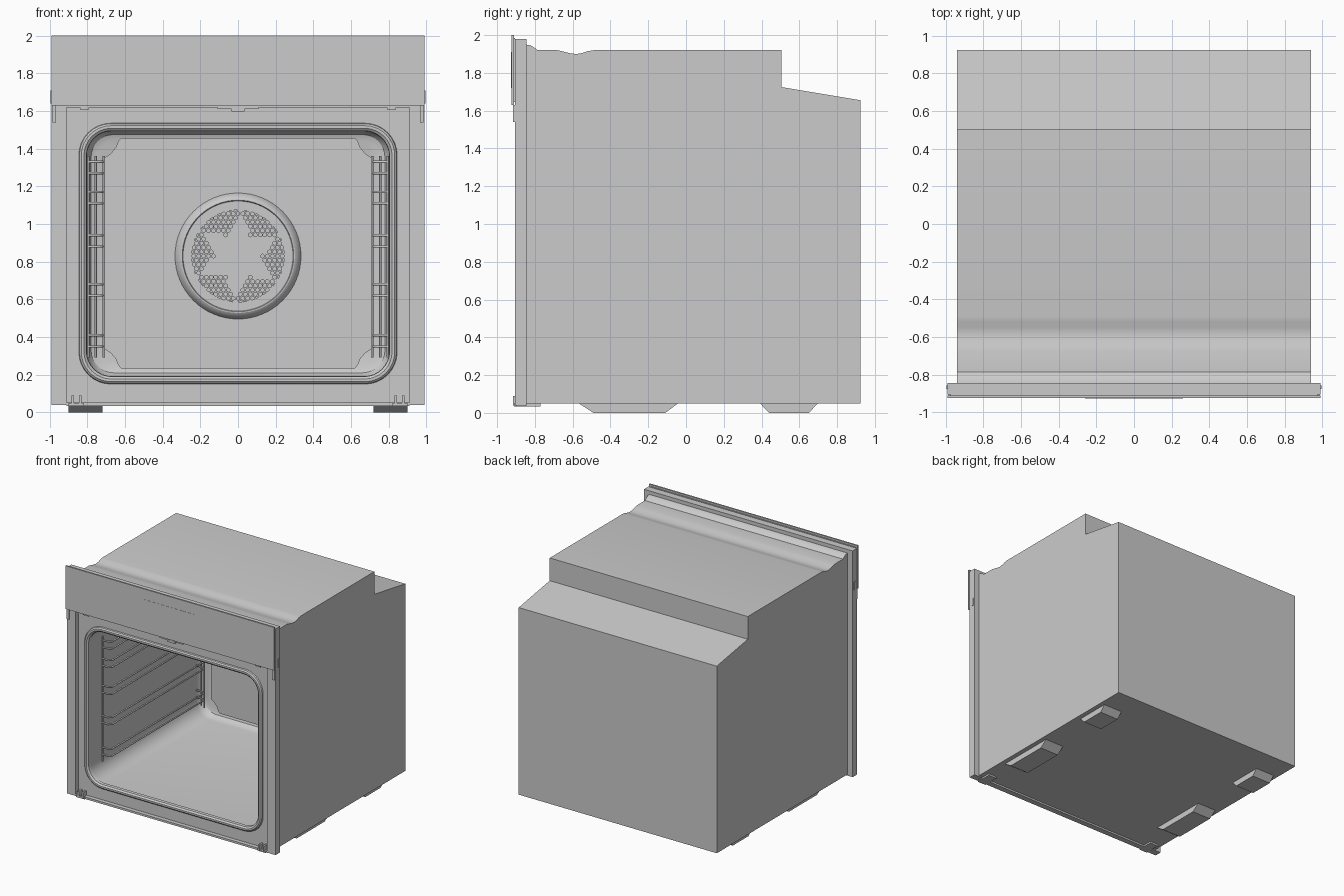
import bpy, math
from math import sin, cos, pi, radians

if "Cube" in bpy.data.objects:
    bpy.data.objects.remove(bpy.data.objects["Cube"])


def mesh(name, verts, faces, smooth=30):
    me = bpy.data.meshes.new(name)
    me.from_pydata(verts, [], faces)
    me.update()
    me.shade_smooth()
    me.set_sharp_from_angle(angle=radians(smooth))
    ob = bpy.data.objects.new(name, me)
    bpy.context.collection.objects.link(ob)
    return ob


def box(name, x0, x1, y0, y1, z0, z1):
    v = [(x, y, z) for z in (z0, z1) for x, y in ((x0, y0), (x1, y0), (x1, y1), (x0, y1))]
    f = [(3, 2, 1, 0), (4, 5, 6, 7)] + [(i, (i + 1) % 4, (i + 1) % 4 + 4, i + 4) for i in range(4)]
    return mesh(name, v, f)


def prism(name, prof, x0, x1, open_last=False):
    """Extrude a (y, z) outline, clockwise seen from +x, along x."""
    n = len(prof)
    v = [(x, y, z) for x in (x0, x1) for y, z in prof]
    f = [(i, i + n, (i + 1) % n + n, (i + 1) % n) for i in range(n - open_last)]
    f += [tuple(range(n)), tuple(reversed(range(n, 2 * n)))]
    return mesh(name, v, f)


def rrect(hx, z0, z1, r, y, seg=8):
    """Rounded rectangle loop in the xz plane."""
    pts = []
    for k, (cx, cz) in enumerate(((hx - r, z0 + r), (hx - r, z1 - r), (r - hx, z1 - r), (r - hx, z0 + r))):
        for i in range(seg + 1):
            a = (k - 1) * pi / 2 + i / seg * pi / 2
            pts.append((cx + r * cos(a), y, cz + r * sin(a)))
    return pts


def ring(r, y, n=64):
    return [(r * cos(2 * pi * i / n), y, FAN_Z + r * sin(2 * pi * i / n)) for i in range(n)]


def loft(name, loops, cap=False):
    n = len(loops[0])
    v = [p for l in loops for p in l]
    f = [(k * n + i, k * n + (i + 1) % n, (k + 1) * n + (i + 1) % n, (k + 1) * n + i)
         for k in range(len(loops) - 1) for i in range(n)]
    if cap:
        f.append(tuple(range(len(v) - n, len(v))))
    return mesh(name, v, f)


FAN_Z = 0.83

# Outer housing with the ridged top and stepped rear; front stays open
prism("housing", [(-0.85, 0.05), (-0.85, 1.95), (-0.825, 1.947), (-0.805, 1.935), (-0.785, 1.92),
                  (-0.68, 1.92), (-0.645, 1.912), (-0.61, 1.903), (-0.58, 1.90), (-0.55, 1.905),
                  (-0.52, 1.915), (-0.49, 1.92), (0.505, 1.92), (0.505, 1.725), (0.925, 1.655),
                  (0.925, 0.05)][1:] + [(-0.85, 0.05)], -0.94, 0.94, True)

# Front plate running into the rounded cooking cavity
loft("cavity", [rrect(0.92, 0.045, 1.64, 0.004, -0.865), rrect(0.815, 0.175, 1.51, 0.145, -0.865),
                rrect(0.805, 0.185, 1.50, 0.135, -0.85), rrect(0.805, 0.185, 1.50, 0.135, 0.58),
                rrect(0.798, 0.192, 1.493, 0.13, 0.62), rrect(0.78, 0.21, 1.475, 0.12, 0.648),
                rrect(0.75, 0.24, 1.445, 0.10, 0.66)], cap=True)

# Door seal around the opening
loft("door_seal", [rrect(0.845, 0.15, 1.535, 0.17, -0.865), rrect(0.842, 0.153, 1.532, 0.167, -0.878),
                   rrect(0.832, 0.163, 1.522, 0.158, -0.887), rrect(0.818, 0.177, 1.508, 0.145, -0.887),
                   rrect(0.805, 0.19, 1.495, 0.135, -0.876), rrect(0.803, 0.192, 1.493, 0.133, -0.85)])

# Front frame
box("frame_header", -0.99, 0.99, -0.905, -0.845, 1.63, 1.98)
box("header_lip", -0.91, 0.91, -0.90, -0.86, 1.618, 1.632)
box("bottom_sill", -0.91, 0.91, -0.90, -0.85, 0.035, 0.052)
box("latch_plate", -0.11, 0.11, -0.905, -0.865, 1.61, 1.63)
box("latch_hook", -0.035, 0.035, -0.907, -0.865, 1.597, 1.615)

# Control panel with its flush display window
box("control_panel", -0.99, 0.99, -0.925, -0.911, 1.63, 2.0)
box("panel_backing", -0.975, 0.975, -0.912, -0.904, 1.645, 1.985)
box("display_window", -0.26, 0.26, -0.9265, -0.924, 1.72, 1.91)

for s, side in ((-1, "left"), (1, "right")):
    def sbox(name, x0, x1, *r):
        return box(f"{side}_{name}", *sorted((s * x0, s * x1)), *r)

    sbox("frame_column", 0.91, 0.99, -0.905, -0.845, 0.04, 1.63)
    sbox("column_lug", 0.965, 0.985, -0.915, -0.904, 1.54, 1.63)
    sbox("side_clip", 0.985, 0.996, -0.875, -0.858, 1.64, 1.71)
    sbox("door_bumper", 0.79, 0.84, -0.90, -0.865, 1.608, 1.62)

    # Door hinge: base tongue with two upright cheeks
    sbox("hinge_base", 0.82, 0.90, -0.91, -0.77, 0.035, 0.05)
    sbox("hinge_inner_cheek", 0.83, 0.845, -0.915, -0.85, 0.04, 0.09)
    sbox("hinge_outer_cheek", 0.87, 0.885, -0.915, -0.85, 0.04, 0.09)

    # Tapered feet
    xa, xb = sorted((s * 0.72, s * 0.90))
    for part, p in (("front_foot", (-0.57, -0.49, -0.11, -0.04)), ("rear_foot", (0.39, 0.44, 0.65, 0.70))):
        prism(f"{side}_{part}", [(p[0], 0.052), (p[3], 0.052), (p[2], 0), (p[1], 0)], xa, xb)

    # Wire shelf supports: five pairs of runners on uprights
    cu = bpy.data.curves.new(f"{side}_shelf_support", "CURVE")
    cu.dimensions = "3D"
    cu.bevel_depth = 0.007
    cu.bevel_resolution = 1
    cu.use_fill_caps = True
    paths = [[(x, y, 0.29), (x, y, 1.36)] for x, y in ((0.795, -0.70), (0.755, 0.58), (0.712, 0.56))]
    for z in (0.38, 0.65, 0.91, 1.14, 1.30):
        for dz in (-0.03, 0.03):
            paths.append([(x, y, z + dz) for x, y in ((0.80, -0.70), (0.74, -0.70), (0.718, -0.68),
                                                      (0.718, 0.56), (0.74, 0.58), (0.80, 0.58))])
    for path in paths:
        sp = cu.splines.new("POLY")
        sp.points.add(len(path) - 1)
        for pt, (x, y, z) in zip(sp.points, path):
            pt.co = (s * x, y, z, 1)
    bpy.context.collection.objects.link(bpy.data.objects.new(cu.name, cu))

# Rear panel with scooped corners
corner = [(0.705, 1.355), (0.675, 1.375), (0.65, 1.405), (0.635, 1.44), (0.62, 1.457)]
mid = 0.845
q = [(x, z - mid) for x, z in corner]
outline = q + [(-x, z) for x, z in reversed(q)] + [(-x, -z) for x, z in q] + [(x, -z) for x, z in reversed(q)]
loft("rear_panel", [[(x, y, z + mid) for x, z in outline] for y in (0.662, 0.64)], cap=True)

# Raised rim of the fan cover
loft("fan_rim", [ring(r, y) for r, y in ((0.335, 0.641), (0.325, 0.622), (0.312, 0.606), (0.302, 0.60),
                                         (0.296, 0.60), (0.292, 0.606), (0.245, 0.606), (0.245, 0.612))])

# Perforated fan cover: hexagonal cells, left solid inside a six-pointed star
pitch = 0.026
verts, faces = [], []
for row in range(-12, 13):
    for col in range(-12, 13):
        cx, cz = (col + 0.5 * (row % 2)) * pitch, row * pitch * 0.75 ** 0.5
        d = math.hypot(cx, cz)
        if d > 0.262:
            continue
        off = abs((math.degrees(math.atan2(cz, cx)) - 27 + 30) % 60 - 30) / 30
        solid = d < 0.25 - 0.14 * off ** 0.7
        b = len(verts)
        for r in (pitch / 3 ** 0.5, 0.0105):
            verts += [(cx + r * cos(a), 0.608, FAN_Z + cz + r * sin(a))
                      for a in (pi / 6 + k * pi / 3 for k in range(6))]
        faces += [(b + k, b + (k + 1) % 6, b + 6 + (k + 1) % 6, b + 6 + k) for k in range(6)]
        if solid:
            faces.append(tuple(range(b + 6, b + 12)))
mesh("fan_cover", verts, faces)
